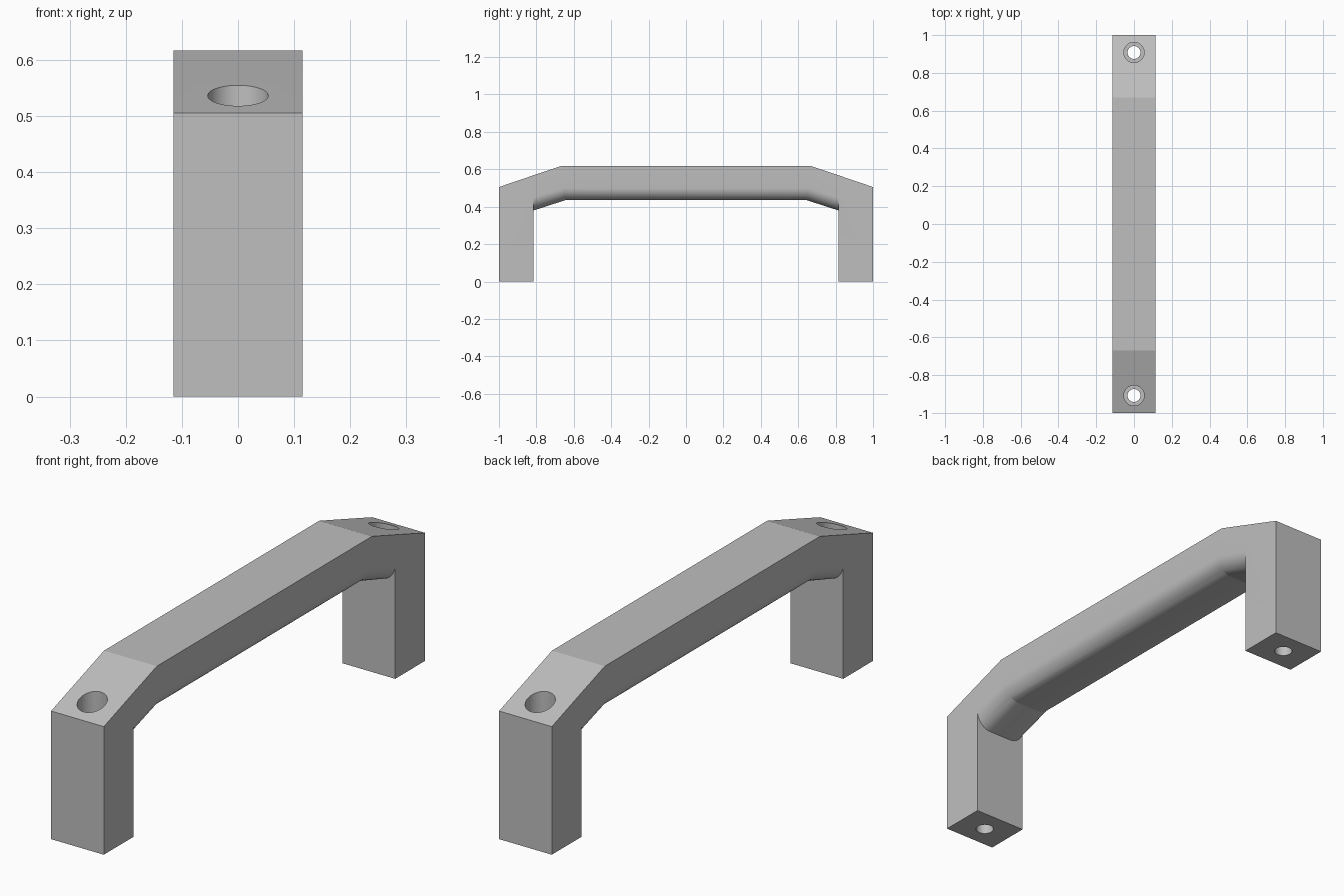
import bpy, bmesh, math

if "Cube" in bpy.data.objects:
    bpy.data.objects.remove(bpy.data.objects["Cube"])

W = 0.115          # half width
LEG_IN = 0.815     # inner face of the legs
R = 0.065          # rounding of the grip underside

grey = bpy.data.materials.new("light grey")
grey.diffuse_color = (0.52, 0.52, 0.52, 1)
grey.use_nodes = True
grey.node_tree.nodes["Principled BSDF"].inputs["Base Color"].default_value = grey.diffuse_color


def ring(bm, y, top, bottom, r):
    """Grip section: flat top, rounded lower corners."""
    n = 10
    pts = [(W, top)]
    pts += [(W - R + R * math.cos(a), bottom + r - r * math.sin(a))
            for a in (math.pi / 2 * i / n for i in range(n + 1))]
    pts += [(-x, z) for x, z in reversed(pts)]
    return [bm.verts.new((x, y, z)) for x, z in pts]


bm = bmesh.new()
# grip swept through four mitred sections
s = 1.056
stations = [(-LEG_IN, -LEG_IN, 0.568, 0.38, R * s), (-0.67, -0.645, 0.617, 0.435, R),
            (0.67, 0.645, 0.617, 0.435, R), (LEG_IN, LEG_IN, 0.568, 0.38, R * s)]
rings = []
for yt, yb, top, bot, r in stations:
    rg = ring(bm, yt, top, bot, r)
    for v in rg:
        v.co.y = yt + (yb - yt) * (top - v.co.z) / (top - bot)
    rings.append(rg)
for a, b in zip(rings, rings[1:]):
    for i in range(len(a)):
        j = (i + 1) % len(a)
        bm.faces.new((a[i], a[j], b[j], b[i]))

# legs closed onto the end sections
for side, rg in ((-1, rings[0]), (1, rings[-1])):
    def vert(x, y, z):
        return bm.verts.new((x, side * y, z))
    ir, il = vert(W, LEG_IN, 0), vert(-W, LEG_IN, 0)
    br, bl = vert(W, 1, 0), vert(-W, 1, 0)
    tr, tl = vert(W, 1, 0.505), vert(-W, 1, 0.505)
    bm.faces.new([ir] + rg[1:-1] + [il])
    bm.faces.new((ir, br, tr, rg[0], rg[1]))
    bm.faces.new((il, bl, tl, rg[-1], rg[-2]))
    bm.faces.new((tr, tl, rg[-1], rg[0]))
    bm.faces.new((br, bl, tl, tr))
    bm.faces.new((ir, il, bl, br))
bmesh.ops.recalc_face_normals(bm, faces=bm.faces)
me = bpy.data.meshes.new("handle")
bm.to_mesh(me)
bm.free()
handle = bpy.data.objects.new("handle", me)
bpy.context.collection.objects.link(handle)
me.materials.append(grey)


def drill(name, y, radius, z0, z1):
    bpy.ops.mesh.primitive_cylinder_add(vertices=48, radius=radius, depth=z1 - z0,
                                        location=(0, y, (z0 + z1) / 2))
    cutter = bpy.context.object
    cutter.name = name
    cutter.data.materials.append(grey)
    mod = handle.modifiers.new(name, 'BOOLEAN')
    mod.operation = 'DIFFERENCE'
    mod.solver = 'EXACT'
    mod.object = cutter
    return cutter


# counterbored screw holes through both legs
cutters = []
for y in (-0.908, 0.908):
    cutters.append(drill("screw_hole_cutter", y, 0.034, -0.1, 0.4))
    cutters.append(drill("counterbore_cutter", y, 0.054, 0.19, 0.8))

bpy.ops.object.select_all(action='DESELECT')
handle.select_set(True)
bpy.context.view_layer.objects.active = handle
for m in list(handle.modifiers):
    bpy.ops.object.modifier_apply(modifier=m.name)
for c in cutters:
    bpy.data.objects.remove(c)
bpy.ops.object.shade_smooth_by_angle(angle=math.radians(15))
